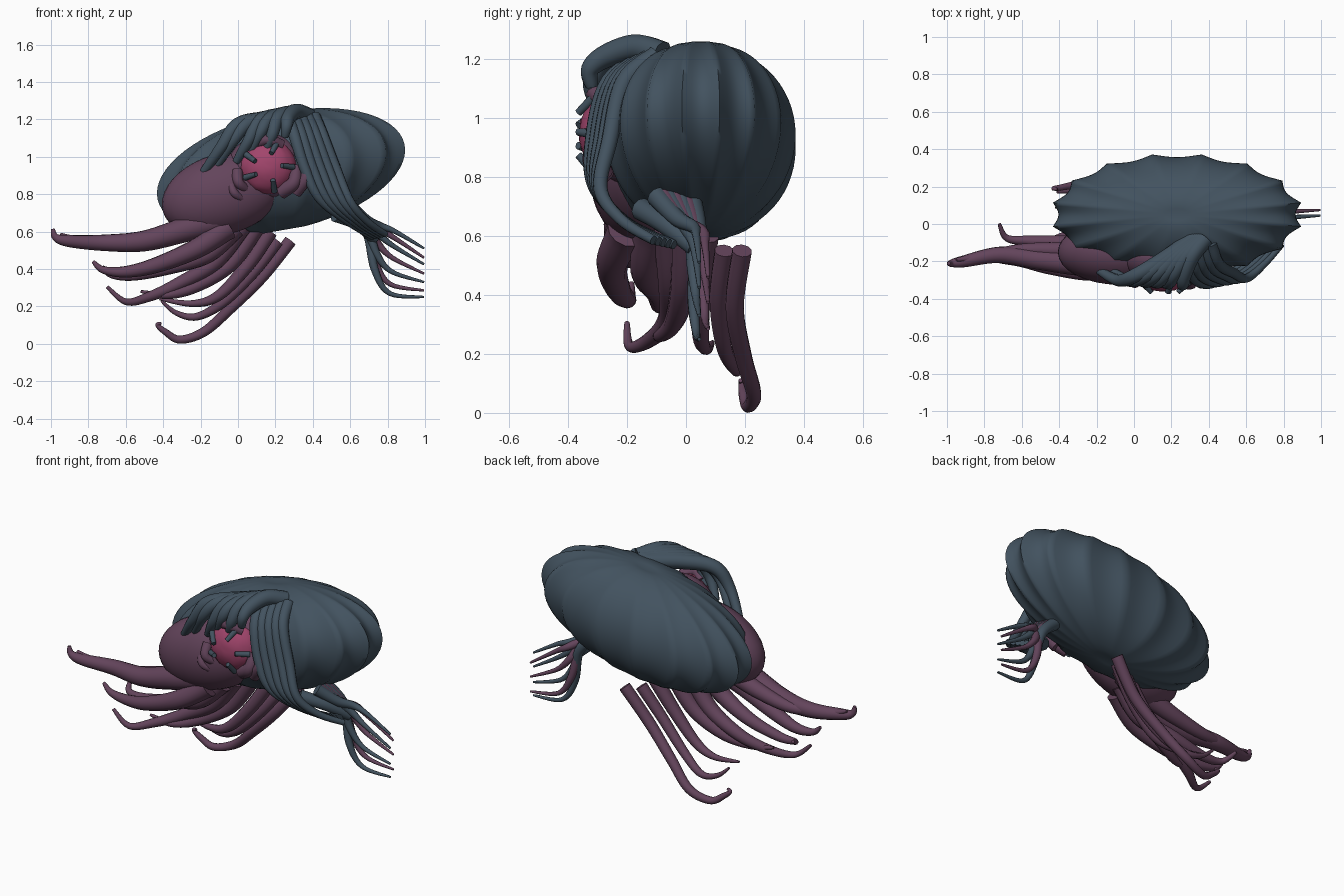
import bpy, bmesh, math, random
from mathutils import Vector, Matrix

if "Cube" in bpy.data.objects:
    bpy.data.objects.remove(bpy.data.objects["Cube"])

random.seed(4)


def material(name, rgb):
    m = bpy.data.materials.new(name)
    m.diffuse_color = (*rgb, 1)
    m.use_nodes = True
    m.node_tree.nodes["Principled BSDF"].inputs["Base Color"].default_value = m.diffuse_color
    return m


BLUE = material("slate blue", (0.055, 0.085, 0.115))
PURPLE = material("dusky purple", (0.125, 0.058, 0.105))
PINK = material("raw pink", (0.36, 0.06, 0.15))


def mesh_object(name, bm, mat, angle=50):
    me = bpy.data.meshes.new(name)
    bmesh.ops.recalc_face_normals(bm, faces=bm.faces)
    bm.to_mesh(me)
    bm.free()
    ob = bpy.data.objects.new(name, me)
    bpy.context.collection.objects.link(ob)
    me.materials.append(mat)
    bpy.context.view_layer.objects.active = ob
    ob.select_set(True)
    bpy.ops.object.shade_smooth_by_angle(angle=math.radians(angle))
    ob.select_set(False)
    return ob


def spline_point(pts, t):
    """Smooth path through the points."""
    n = len(pts) - 1
    i = min(int(t * n), n - 1)
    u = t * n - i
    a, b = pts[max(i - 1, 0)], pts[i]
    c, d = pts[i + 1], pts[min(i + 2, n)]
    return 0.5 * (2 * b + (c - a) * u + (2 * a - 5 * b + 4 * c - d) * u ** 2
                  + (3 * b - a - 3 * c + d) * u ** 3)


def tube(name, pts, r0, r1, mat, power=1.0, sides=10, steps=7):
    """Tapered, capped tube along a smooth path."""
    pts = [Vector(p) for p in pts]
    n = steps * (len(pts) - 1)
    path = [spline_point(pts, i / n) for i in range(n + 1)]
    bm = bmesh.new()
    rings = []
    normal = None
    for i, p in enumerate(path):
        d = (path[min(i + 1, n)] - path[max(i - 1, 0)]).normalized()
        normal = d.orthogonal() if normal is None else normal - d * normal.dot(d)
        normal.normalize()
        side = d.cross(normal)
        r = r0 + (r1 - r0) * (i / n) ** power
        rings.append([bm.verts.new(p + r * (normal * math.cos(a) + side * math.sin(a)))
                      for a in (2 * math.pi * k / sides for k in range(sides))])
    for a, b in zip(rings, rings[1:]):
        for k in range(sides):
            j = (k + 1) % sides
            bm.faces.new((a[k], a[j], b[j], b[k]))
    bm.faces.new(rings[0])
    bm.faces.new(rings[-1])
    return mesh_object(name, bm, mat)


def ellipsoid(name, centre, size, mat, tilt=0, noise=0):
    bm = bmesh.new()
    bmesh.ops.create_uvsphere(bm, u_segments=32, v_segments=20, radius=1)
    for v in bm.verts:
        v.co *= 1 + random.uniform(-noise, noise)
    bm.transform(Matrix.Translation(centre) @ Matrix.Rotation(math.radians(tilt), 4, 'Y')
                 @ Matrix.Diagonal((*size, 1)))
    return mesh_object(name, bm, mat)


# Ribbed shell: leaning ellipsoid with outward ridges and shallow panels
RIBS, PER = 16, 8
bm = bmesh.new()
bmesh.ops.create_uvsphere(bm, u_segments=RIBS * PER, v_segments=32, radius=1)
for v in bm.verts:
    a = math.atan2(v.co.y, v.co.x)
    flat = math.hypot(v.co.x, v.co.y)
    k = 1.025 - 0.065 * abs(math.cos(a * RIBS / 2)) * min(1, flat * 1.3)
    x, y = v.co.x * k, v.co.y * k
    dimple = 1 - 0.04 * math.exp(-(flat / 0.1) ** 2)
    v.co = (0.23 + 0.66 * x, 0.05 + 0.32 * y, 0.92 + 0.32 * v.co.z * dimple + 0.115 * x)
mesh_object("ribbed_shell", bm, BLUE, 75)

# Head
ellipsoid("head", (-0.08, -0.15, 0.80), (0.335, 0.175, 0.215), PURPLE, -16)
ellipsoid("head_brow", (0.14, -0.18, 0.94), (0.21, 0.135, 0.18), PURPLE, -20)

# Raw face with fleshy folds and inward pegs
FACE = Vector((0.16, -0.25, 0.945))
ellipsoid("face", FACE, (0.152, 0.112, 0.145), PINK, 0, 0.02)


def around(deg, r, y):
    a = math.radians(deg)
    return (FACE.x + r * math.cos(a), y, FACE.z + r * math.sin(a))


for i, (a0, a1, r, w) in enumerate([(60, 120, .135, .034), (-62, 0, .15, .042), (-42, 12, .20, .036),
                                    (188, 228, .165, .032), (200, 235, .215, .026)]):
    am = (a0 + a1) / 2
    tube(f"fold_{i}", [around(a0, r, -.28), around(am, r + .012, -.315), around(a1, r, -.28)],
         w, w * .75, PURPLE)
for i, a in enumerate((0, 70, 150, 205, 285)):
    tube(f"peg_{i}", [around(a, .135, -.31), around(a + 6, .075, -.365)], .017, .013, BLUE, steps=1)

# Hood: overlapping thick fingers fanned over the face
for i, s in enumerate((0, .2, .42, .6, .78, 1)):
    mix = lambda p, q: Vector(p).lerp(Vector(q), s)
    wave = .025 * (i % 2)
    tube(f"hood_finger_{i}",
         [mix((.32, -.08, 1.20), (.38, -.08, 1.215)),
          mix((.16, -.19, 1.20), (.31, -.17, 1.24)),
          mix((0, -.28, 1.17), (.27, -.27, 1.21)),
          mix((-.09, -.30, 1.05), (.26, -.325, 1.14)) + Vector((0, 0, wave)),
          mix((-.20, -.24, .895), (.25, -.32, 1.08)) + Vector((0, 0, wave))],
         .046, .02, BLUE, 2)

# Long strands hanging past the face and sweeping under the shell
for i in range(5):
    s = i / 4
    mix = lambda p, q: Vector(p).lerp(Vector(q), s)
    tube(f"long_strand_{i}",
         [mix((.27, -.12, 1.21), (.41, -.10, 1.21)),
          mix((.30, -.26, 1.12), (.45, -.21, 1.12)),
          mix((.36, -.315, .93), (.53, -.26, .92)),
          mix((.44, -.31, .77), (.60, -.29, .76)),
          mix((.60, -.20, .645), (.69, -.22, .655)),
          mix((.72, -.04, .57), (.79, -.11, .585))],
         .036, .016, BLUE, 1)

# Trailing side bunch, alternating colours: middle height, tip height
for i, (zm, z) in enumerate([(.60, .51), (.57, .46), (.53, .425), (.47, .375), (.40, .33), (.335, .285),
                             (.29, .25)]):
    s = i / 6
    y = .035 + .03 * (i % 2)
    tube(f"side_tendril_{i}",
         [(.60 - .02 * s, -.10 + .02 * i, .735 - .02 * s),
          (.69, -.03 + .012 * i, .66 - .06 * s),
          (.76 - .03 * s, y - .01, zm + .03 + .08 * s),
          (.84 - .03 * s, y, zm - .02 * s),
          (.995, y + .01, z)],
         .036, .006, (BLUE, PURPLE)[i % 2])
tube("side_root", [(.52, -.15, .69), (.64, -.07, .64), (.73, .03, .56)], .04, .03, BLUE)

# Left-sweeping arms: path, root radius
ARMS = {
    "upper_arm": ([(-.12, -.19, .66), (-.27, -.21, .615), (-.5, -.19, .55), (-.72, -.165, .54),
                   (-.91, -.2, .55), (-.975, -.21, .57), (-.99, -.21, .615)], .085),
    "upper_arm_rear": ([(-.2, -.15, .64), (-.4, -.14, .575), (-.62, -.14, .535), (-.85, -.18, .555),
                        (-.95, -.19, .585)], .06),
    "second_arm": ([(-.06, -.2, .62), (-.22, -.25, .51), (-.44, -.23, .42), (-.6, -.2, .385),
                    (-.72, -.19, .395), (-.775, -.185, .44)], .068),
    "third_arm": ([(-.02, -.12, .62), (-.16, -.14, .48), (-.36, -.1, .41), (-.56, -.09, .365),
                   (-.68, -.075, .37), (-.72, -.0, .41)], .06),
    "fourth_arm": ([(.02, -.06, .63), (-.12, -.05, .44), (-.32, -.06, .32), (-.48, -.12, .25),
                    (-.6, -.19, .225), (-.70, -.2, .305)], .056)}
for name, (pts, r) in ARMS.items():
    tube(name, pts, r, .009, PURPLE, .9, 12)

# Straighter arms below the shell
LOWER = {
    "inner_arm": ([(.10, 0, .63), (-.04, -.01, .43), (-.22, -.04, .31), (-.38, -.09, .26),
                   (-.52, -.10, .28)], .05),
    "middle_arm": ([(.17, .07, .60), (.05, .05, .42), (-.1, .05, .26), (-.24, .07, .215),
                    (-.42, .09, .24)], .042),
    "back_arm": ([(.21, .13, .55), (.08, .11, .38), (-.08, .13, .22), (-.22, .17, .145),
                  (-.33, .175, .165), (-.41, .17, .23)], .034),
    "last_arm": ([(.28, .19, .55), (.13, .165, .36), (-.04, .195, .19), (-.18, .23, .065),
                  (-.31, .21, .022), (-.39, .195, .065), (-.43, .19, .10), (-.41, .185, .11)], .034)}
for name, (pts, r) in LOWER.items():
    tube(name, pts, r, .007, PURPLE, 1.4)
